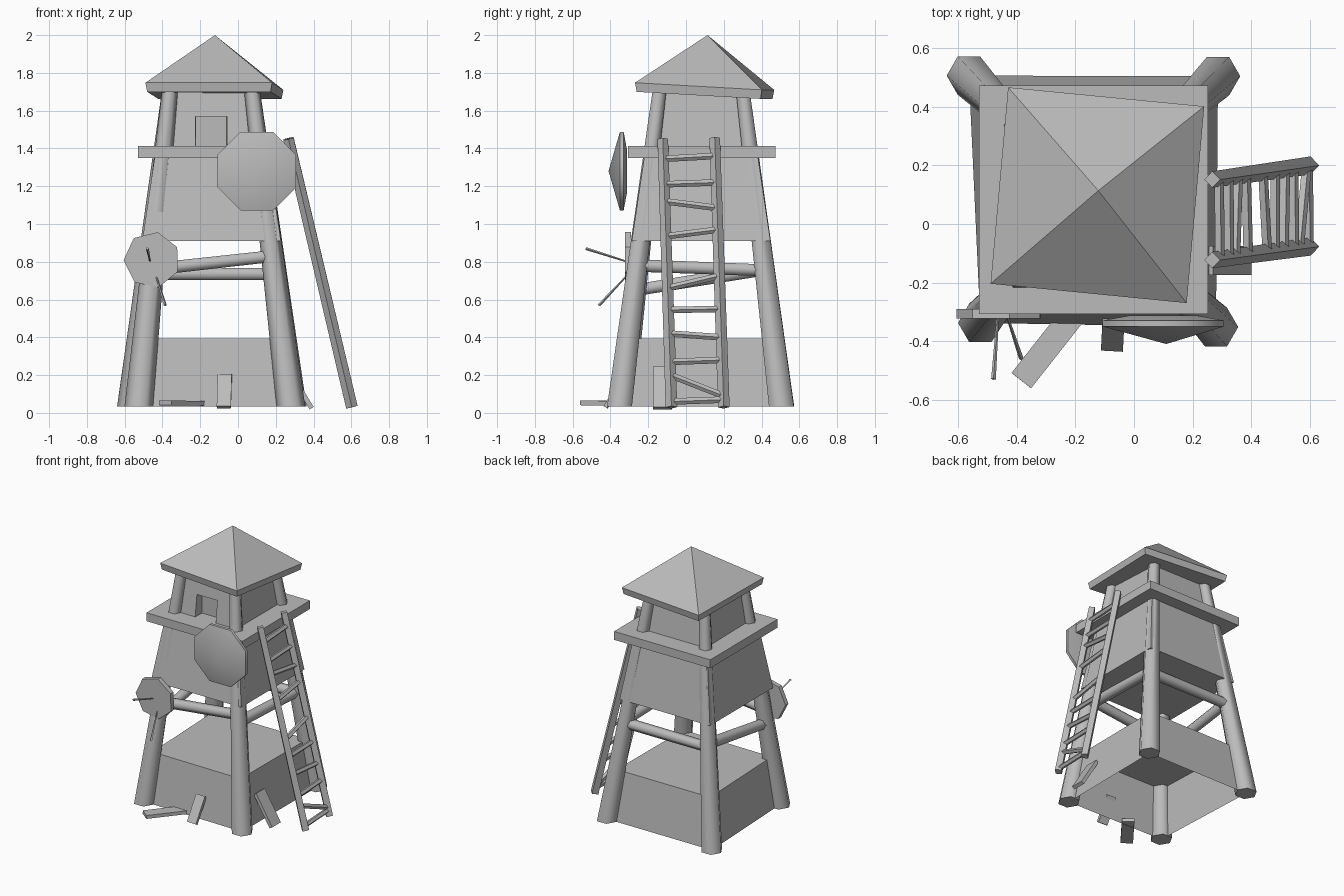
import bpy, bmesh, math
from mathutils import Vector, Matrix

if "Cube" in bpy.data.objects:
    bpy.data.objects.remove(bpy.data.objects["Cube"])

grey = bpy.data.materials.new("weathered_grey")
grey.diffuse_color = (0.5, 0.5, 0.5, 1)
grey.use_nodes = True
grey.node_tree.nodes["Principled BSDF"].inputs["Base Color"].default_value = grey.diffuse_color


def finish(name, bm, smooth=False):
    bmesh.ops.recalc_face_normals(bm, faces=bm.faces)
    me = bpy.data.meshes.new(name)
    bm.to_mesh(me)
    bm.free()
    ob = bpy.data.objects.new(name, me)
    bpy.context.collection.objects.link(ob)
    me.materials.append(grey)
    if smooth:
        bpy.context.view_layer.objects.active = ob
        ob.select_set(True)
        bpy.ops.object.shade_smooth_by_angle(angle=math.radians(62))
        ob.select_set(False)
    return ob


def loft(name, rings, bottom=True, top=True, smooth=False):
    """Join equal-length rings of points; a one-point last ring makes a tip."""
    bm = bmesh.new()
    vs = [[bm.verts.new(p) for p in r] for r in rings]
    for a, b in zip(vs, vs[1:]):
        n = len(a)
        for i in range(n):
            j = (i + 1) % n
            bm.faces.new((a[i], a[j], b[0]) if len(b) == 1 else (a[i], a[j], b[j], b[i]))
    if bottom:
        bm.faces.new(vs[0])
    if top and len(vs[-1]) > 2:
        bm.faces.new(vs[-1])
    return finish(name, bm, smooth)


def pole(name, a, b, r1, r2, sides, turn=0.0, level=False):
    """Tapered pole from a to b; level keeps both end caps horizontal."""
    a, b = Vector(a), Vector(b)
    axis = Vector((0, 0, 1)) if level else (b - a).normalized()
    ref = Vector((1, 0, 0)) if abs(axis.x) < 0.9 else Vector((0, 1, 0))
    v = axis.cross(ref).normalized()
    u = v.cross(axis)
    rings = []
    for c, r in ((a, r1), (b, r2)):
        rings.append([c + r * (math.cos(t) * u + math.sin(t) * v) for t in
                      (turn + math.tau * i / sides for i in range(sides))])
    return loft(name, rings, smooth=sides > 4)


def square(cx, cy, h, z):
    return [(cx + sx * h, cy + sy * h, z) for sx, sy in ((-1, -1), (1, -1), (1, 1), (-1, 1))]


def plank(name, a, b, width, thick, side):
    """Flat board from a to b, with its width along side."""
    a, b = Vector(a), Vector(b)
    d = (b - a).normalized()
    s = Vector(side)
    s = (s - d * s.dot(d)).normalized() * width / 2
    n = d.cross(s).normalized() * thick / 2
    return loft(name, [[c - s - n, c + s - n, c + s + n, c - s + n] for c in (a, b)])


CX, CY = -0.14, 0.08

# Four leaning corner posts, listed front left, front right, back right, back left
feet = [Vector(p) for p in ((-.525, -.338, .035), (.28, -.352, .035), (.287, .505, .035), (-.564, .507, .035))]
heads = [Vector(p) for p in ((-.36, -.14, 1.71), (.074, -.14, 1.71), (.074, .30, 1.71), (-.36, .30, 1.71))]
for f, h in zip(feet, heads):
    pole("corner_post", f, h, .076, .042, 6, level=True)


def post_ring(z):
    return [f.lerp(h, (z - f.z) / (h.z - f.z)) for f, h in zip(feet, heads)]


# Base walls, open underneath
loft("base_walls", [post_ring(.035), post_ring(.395)], bottom=False)

# Cross braces between posts
for i, za, zb in ((0, .76, .83), (1, .78, .755), (2, .735, .735), (3, .76, .65)):
    pole("cross_brace", post_ring(za)[i], post_ring(zb)[(i + 1) % 4], .038, .036, 6)

# Flared body, walkway and cabin
loft("body", [square(CX, CY, .367, .91), square(CX, CY, .30, 1.36)])
loft("walkway", [square(-.138, .083, .391, 1.35), square(-.138, .083, .391, 1.412)])
cabin = loft("cabin", [post_ring(1.38), post_ring(1.70)])

# Doorway cut into the cabin front
cutter = loft("doorway_cutter", [[(x, y, z) for x, y in ((-.235, -.4), (-.05, -.4), (-.06, -.10), (-.222, -.10))]
                                 for z in (1.36, 1.57)])
cutter.hide_render = True
cutter.hide_set(True)
cut = cabin.modifiers.new("doorway", "BOOLEAN")
cut.object = cutter
cut.operation = "DIFFERENCE"
cut.solver = "EXACT"

# Slightly turned and tilted pyramid roof
eaves = [Vector(p) for p in ((-.49, -.204, 1.748), (.18, -.27, 1.748), (.24, .402, 1.71), (-.43, .467, 1.71))]
mid = sum(eaves, Vector()) / 4
under = [mid + (p - mid) * .975 - Vector((0, 0, .048)) for p in eaves]
loft("roof", [under, eaves, [(-.122, .114, 2.0)]])

# Ladder leaning on the right side
rails = [(Vector((.603, -.077, .03)), Vector((.267, -.123, 1.45))),
         (Vector((.603, .20, .03)), Vector((.267, .152, 1.455)))]
for a, b in rails:
    pole("ladder_rail", a, b, .031, .028, 4)


def on_rail(i, z):
    a, b = rails[i]
    return a.lerp(b, (z - a.z) / (b.z - a.z))


for za, zb in ((1.345, 1.36), (1.21, 1.22), (1.12, 1.085), (.935, .97), (.66, .725),
               (.545, .55), (.42, .40), (.27, .28), (.20, .09), (.06, .07)):
    pole("ladder_rung", on_rail(0, za), on_rail(1, zb), .018, .018, 5)


def disc_ring(x, y, z, r, sides, turn):
    return [(x + r * math.cos(turn + math.tau * i / sides), y,
             z + r * math.sin(turn + math.tau * i / sides)) for i in range(sides)]


# Domed eight-sided shield
t = math.radians(22.5)
loft("shield", [disc_ring(.1, -.312, 1.28, .12, 8, t), disc_ring(.1, -.33, 1.28, .225, 8, t),
                disc_ring(.1, -.35, 1.28, .225, 8, t), [(.11, -.41, 1.28)]], smooth=True)

# Target board with two arrows
t = math.radians(78)
loft("target", [disc_ring(-.456, -.29, .81, .15, 7, t), disc_ring(-.456, -.323, .81, .15, 7, t)])
pole("arrow", (-.465, -.31, .80), (-.48, -.53, .87), .004, .008, 4)
pole("arrow", (-.435, -.31, .73), (-.385, -.46, .57), .004, .008, 4)

# Loose planks around the base
plank("loose_plank", (-.385, -.535, .053), (-.20, -.30, .05), .085, .025, (1, -.8, 0))
plank("leaning_plank_front", (-.075, -.425, .03), (-.07, -.325, .20), .075, .022, (1, 0, .1))
plank("leaning_plank_right", (.39, -.125, .025), (.26, -.125, .24), .10, .025, (0, 1, 0))
